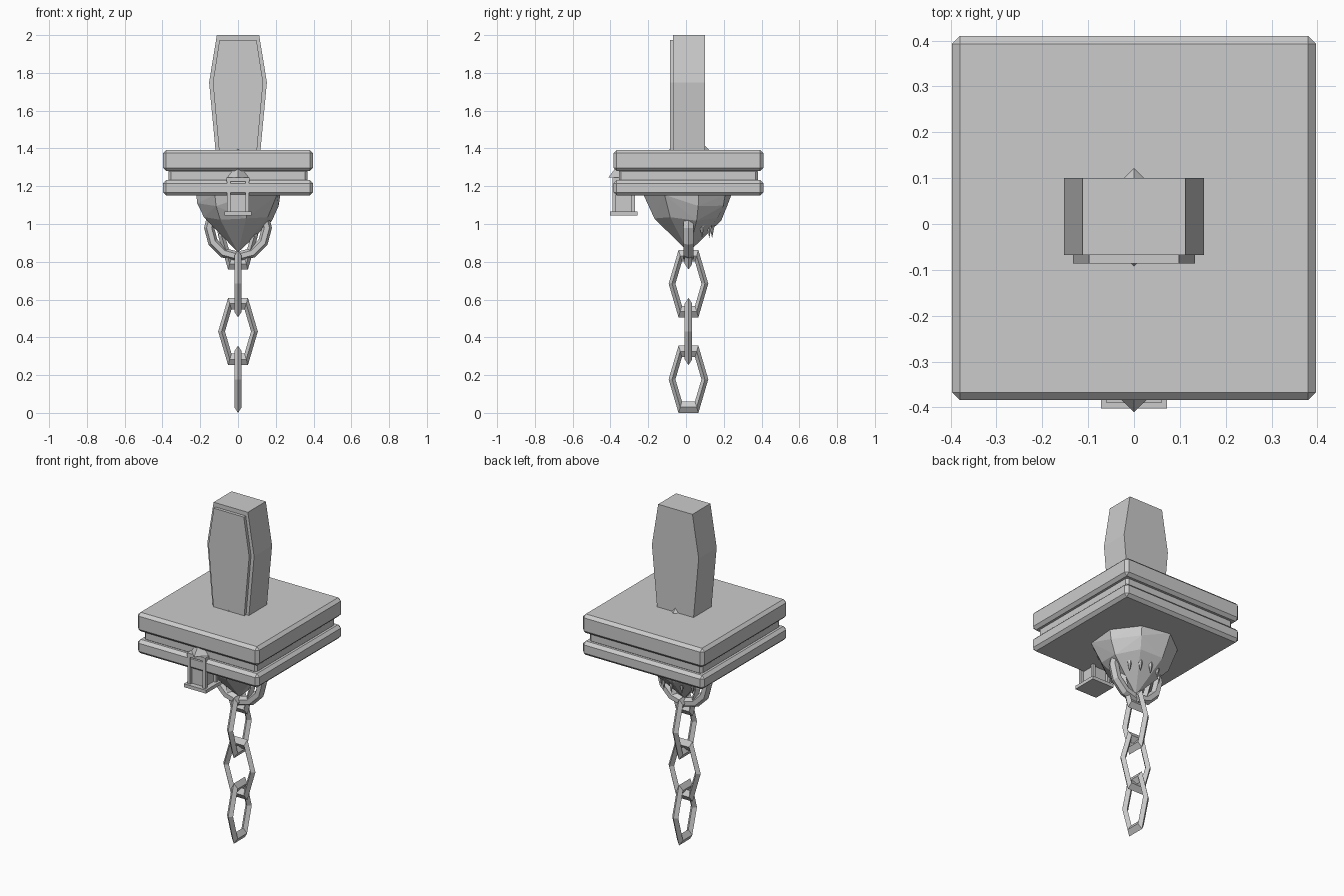
import bpy, bmesh, math, random
from mathutils import Matrix, Vector

cube = bpy.data.objects.get("Cube")
if cube:
    bpy.data.objects.remove(cube, do_unlink=True)

random.seed(4)
CY = 0.013  # shared axis of the slabs, rock and chain

stone = bpy.data.materials.new("stone_grey")
stone.use_nodes = True
GREY = (0.6, 0.6, 0.6, 1)
stone.diffuse_color = GREY
stone.node_tree.nodes["Principled BSDF"].inputs["Base Color"].default_value = GREY


def finish(name, bm):
    bmesh.ops.recalc_face_normals(bm, faces=bm.faces)
    mesh = bpy.data.meshes.new(name)
    bm.to_mesh(mesh)
    bm.free()
    mesh.materials.append(stone)
    ob = bpy.data.objects.new(name, mesh)
    bpy.context.collection.objects.link(ob)
    return ob


def box(name, x, y, z, bevel=0):
    """Box from (low, high) ranges with an optional chamfer."""
    bm = bmesh.new()
    bmesh.ops.create_cube(bm, size=1)
    for v in bm.verts:
        v.co = Vector([(r[0] + r[1]) / 2 + c * (r[1] - r[0]) for r, c in zip((x, y, z), v.co)])
    if bevel:
        bmesh.ops.bevel(bm, geom=bm.edges[:], offset=bevel, segments=1, affect='EDGES')
    return finish(name, bm)


def cone(name, sides, radius, base, tip, turn=0):
    """Cone or pyramid between a base centre and a tip straight above or below."""
    bm = bmesh.new()
    ring = []
    for i in range(sides):
        a = turn + i * math.tau / sides
        ring.append(bm.verts.new((base[0] + radius * math.cos(a), base[1] + radius * math.sin(a), base[2])))
    top = bm.verts.new((base[0], base[1], tip))
    bm.faces.new(ring)
    for i in range(sides):
        bm.faces.new((ring[i], ring[(i + 1) % sides], top))
    return finish(name, bm)


def hoop(name, major, minor, sides, tube, centre, stretch=1, turned=False):
    """Upright faceted ring facing y, or facing x when turned."""
    bm = bmesh.new()
    loops = []
    for i in range(sides):
        a = i * math.tau / sides
        loop = []
        for j in range(tube):
            b = j * math.tau / tube
            r = major + minor * math.cos(b)
            loop.append(bm.verts.new((r * math.cos(a), minor * 1.1 * math.sin(b), r * math.sin(a) * stretch)))
        loops.append(loop)
    for i in range(sides):
        p, q = loops[i], loops[(i + 1) % sides]
        for j in range(tube):
            k = (j + 1) % tube
            bm.faces.new((p[j], p[k], q[k], q[j]))
    if turned:
        bm.transform(Matrix.Rotation(math.pi / 2, 4, 'Z'))
    bm.transform(Matrix.Translation(centre))
    return finish(name, bm)


def coffin(name, half, y0, y1):
    """Mirrored outline of (half width, z) points, extruded in y."""
    outline = half + [(-x, z) for x, z in reversed(half)]
    bm = bmesh.new()
    front = [bm.verts.new((x, y0, z)) for x, z in outline]
    back = [bm.verts.new((x, y1, z)) for x, z in outline]
    bm.faces.new(front)
    bm.faces.new(back)
    n = len(outline)
    for i in range(n):
        j = (i + 1) % n
        bm.faces.new((front[i], front[j], back[j], back[i]))
    return finish(name, bm)


# Stacked slabs
for name, w, z0, z1, bev in (("lower_slab", 0.397, 1.15, 1.232, 0.017),
                             ("middle_slab", 0.368, 1.222, 1.29, 0.012),
                             ("upper_slab", 0.397, 1.28, 1.392, 0.017)):
    box(name, (-w, w), (CY - w, CY + w), (z0, z1), bev)

# Standing coffin with a raised lid and the spike under it
coffin("coffin_body", [(0.118, 1.38), (0.153, 1.75), (0.112, 2.0)], -0.068, 0.1)
coffin("coffin_lid", [(0.1, 1.385), (0.133, 1.75), (0.098, 1.975)], -0.086, -0.066)
cone("slab_spike", 4, 0.113, (0, CY + 0.002, 1.385), 1.51)

# Lantern at the front edge
LY = -0.33
box("lantern_base", (-0.072, 0.072), (LY - 0.072, LY + 0.072), (1.045, 1.065))
box("lantern_core", (-0.042, 0.042), (LY - 0.042, LY + 0.042), (1.06, 1.24))
for sx in (-1, 1):
    for sy in (-1, 1):
        x, y = sx * 0.05, LY + sy * 0.05
        box("lantern_post", (x - 0.009, x + 0.009), (y - 0.009, y + 0.009), (1.06, 1.24))
box("lantern_top_rail", (-0.06, 0.06), (LY - 0.06, LY + 0.06), (1.225, 1.247))
cone("lantern_roof", 4, 0.081, (0, LY, 1.246), 1.355)

# Rough hanging rock, tapering to a point
bm = bmesh.new()
for z, r in ((1.155, 0.235), (1.105, 0.215), (1.03, 0.178)):
    for i in range(8):
        a = (i + 0.3) * math.tau / 8
        s = r * random.uniform(0.96, 1.05)
        dz = random.uniform(-0.015, 0.01) if z < 1.15 else 0
        bm.verts.new((s * math.cos(a), CY + s * math.sin(a), z + dz))
bm.verts.new((0, CY, 0.85))
hull = bmesh.ops.convex_hull(bm, input=bm.verts[:])
bmesh.ops.delete(bm, geom=[v for v in hull["geom_interior"] if isinstance(v, bmesh.types.BMVert)], context='VERTS')
finish("hanging_rock", bm)

# Small spikes on the rear of the rock
for deg in (35, 62, 90, 118, 145):
    a = math.radians(deg)
    cone("rock_spike", 5, 0.018, (0.125 * math.cos(a), CY + 0.125 * math.sin(a), 1.01), 0.925)

# Shackle ring and chain of alternating links
hoop("shackle_ring", 0.153, 0.027, 12, 6, (0, CY, 0.98))
for k in range(4):
    hoop("chain_link", 0.087, 0.018, 6, 4, (0, CY, 0.178 + 0.253 * k), 1.96, turned=k % 2 == 0)
